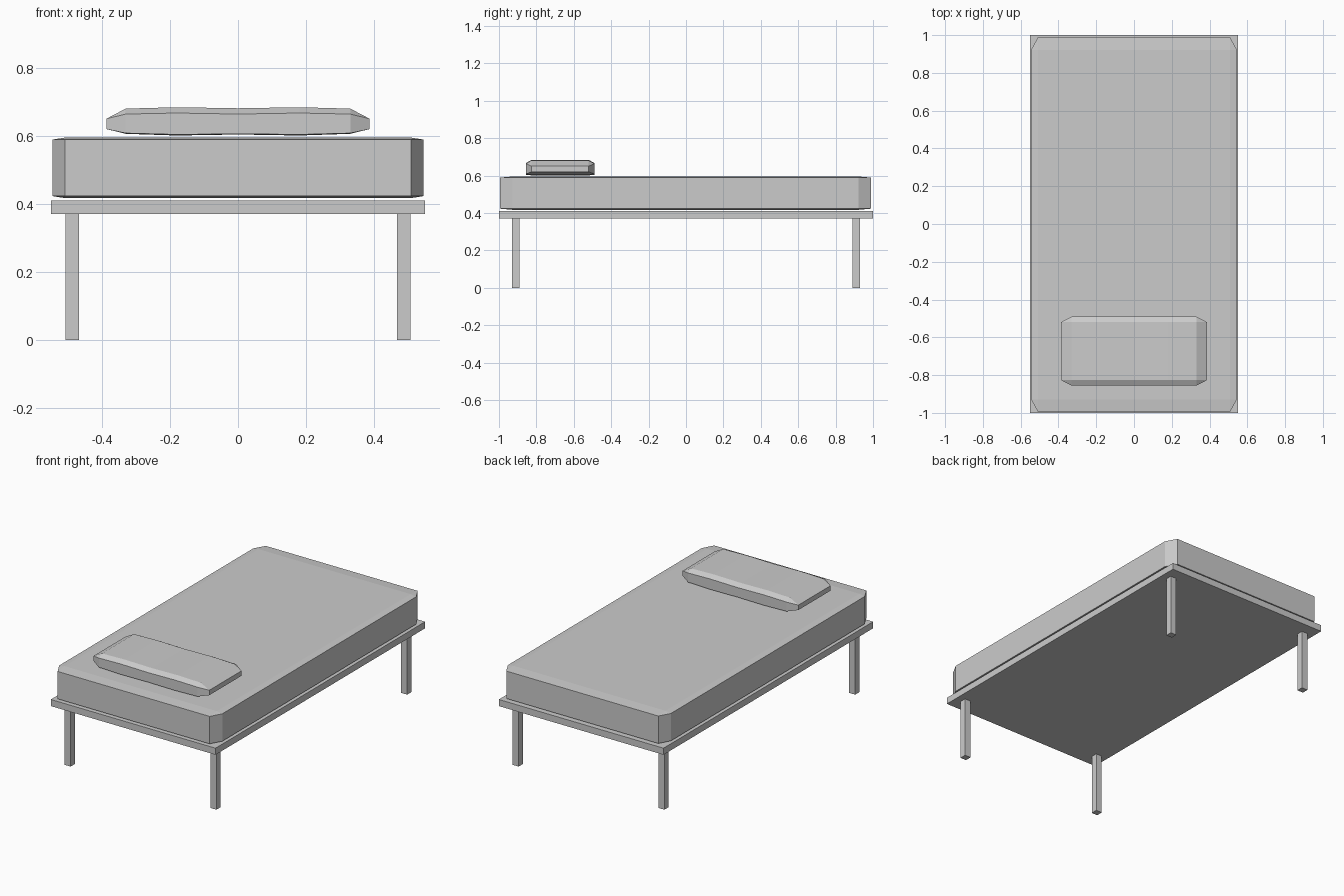
import bpy, bmesh
from mathutils import Vector

if "Cube" in bpy.data.objects:
    bpy.data.objects.remove(bpy.data.objects["Cube"])


def finish(name, bm):
    bmesh.ops.recalc_face_normals(bm, faces=bm.faces)
    mesh = bpy.data.meshes.new(name)
    bm.to_mesh(mesh)
    bm.free()
    obj = bpy.data.objects.new(name, mesh)
    bpy.context.collection.objects.link(obj)
    return obj


def box(name, size, center, bevel=0.0):
    """Unit cube, optionally bevelled, then stretched to size."""
    bm = bmesh.new()
    bmesh.ops.create_cube(bm, size=1)
    if bevel:
        bmesh.ops.bevel(bm, geom=bm.edges[:], offset=bevel, segments=1,
                        profile=0.5, affect='EDGES')
    bmesh.ops.scale(bm, vec=Vector(size), verts=bm.verts)
    bmesh.ops.translate(bm, vec=Vector(center), verts=bm.verts)
    return finish(name, bm)


# Frame: thin platform and four square legs
box("bed_platform", (1.10, 2.0, 0.04), (0, 0, 0.39))
for side, sx in (("left", -1), ("right", 1)):
    for end, sy in (("front", -1), ("back", 1)):
        box(f"{end}_{side}_leg", (0.04, 0.04, 0.37), (sx * 0.487, sy * 0.91, 0.185))

# Mattress: bevelled before stretching, so the chamfer is long along y and thin in z
box("mattress", (1.09, 1.985, 0.178), (0, -0.003, 0.506), bevel=0.034)

# Pillow: octagonal cross-sections along x, closing to a rectangle at each end
# (x, outer half depth, bottom, lower edge, upper edge, top)
half = [(0.387, 0.153, 0.620, 0.620, 0.650, 0.650),
        (0.330, 0.183, 0.606, 0.608, 0.664, 0.680),
        (0.180, 0.183, 0.601, 0.604, 0.667, 0.684)]
sections = [(-s[0], *s[1:]) for s in half]
sections += [(0.0, 0.183, 0.604, 0.606, 0.664, 0.681)] + half[::-1]
cy, inner = -0.673, 0.153
bm = bmesh.new()
rings = []
for x, outer, bottom, low, high, top in sections:
    outline = [(-inner, bottom), (-outer, low), (-outer, high), (-inner, top),
               (inner, top), (outer, high), (outer, low), (inner, bottom)]
    rings.append([bm.verts.new((x, cy + y, z)) for y, z in outline])
for a, b in zip(rings, rings[1:]):
    for i in range(8):
        j = (i + 1) % 8
        bm.faces.new((a[i], a[j], b[j], b[i]))
for ring in (rings[0], rings[-1]):
    bm.faces.new(ring)
bmesh.ops.remove_doubles(bm, verts=bm.verts, dist=0.0005)
finish("pillow", bm)
